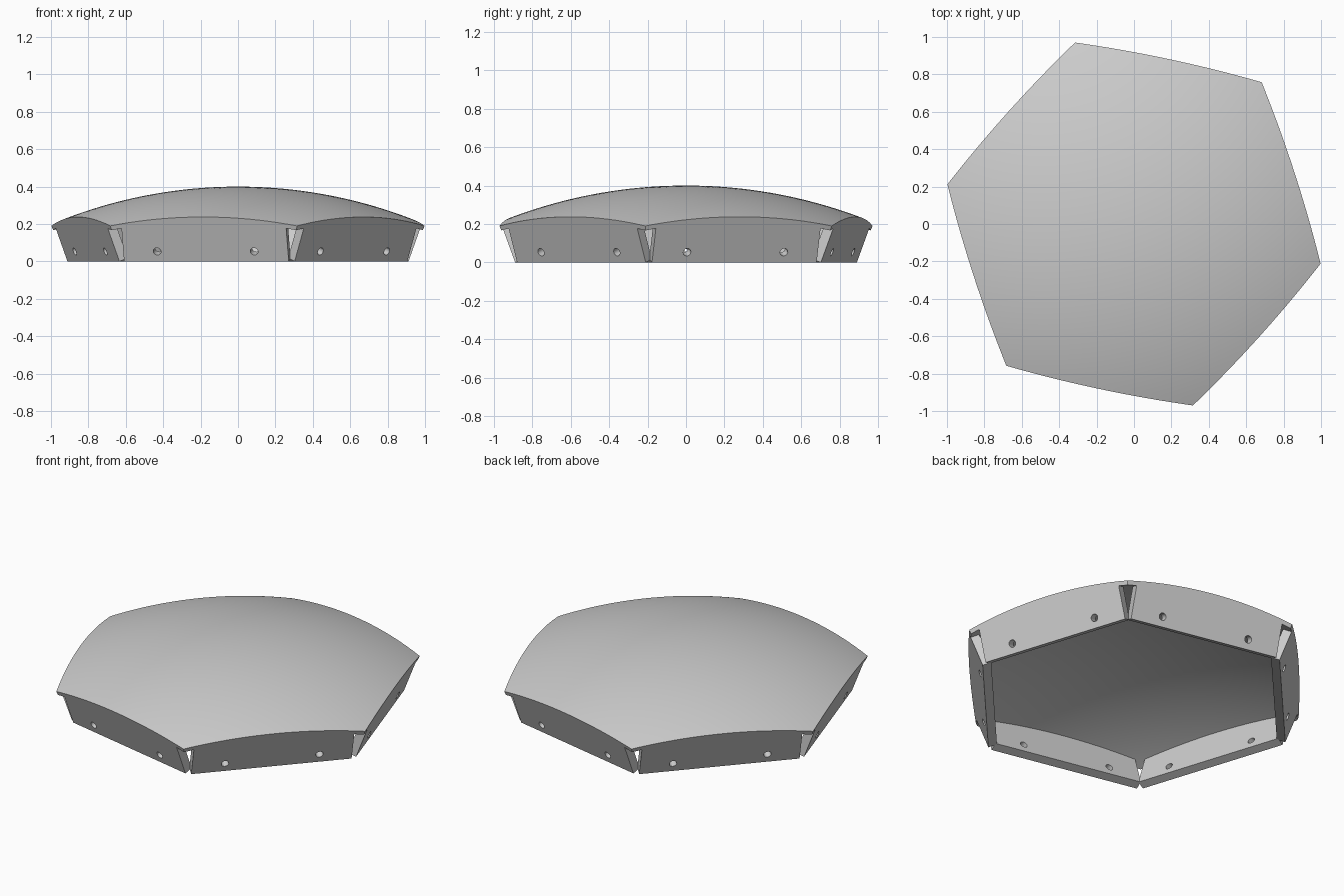
import bpy, bmesh, math
from mathutils import Vector, Matrix

if "Cube" in bpy.data.objects:
    bpy.data.objects.remove(bpy.data.objects["Cube"])

R = 2.58                      # outer sphere radius
CZ = 0.40 - R                 # sphere centre height
SHELL = 0.025                 # shell thickness
TURN = math.radians(-12)      # rotation of the hexagon
CORNER_R, CORNER_Z = 1.02, 0.19 - CZ
TILT = math.atan(CORNER_R * math.cos(math.pi / 6) / CORNER_Z)
HALF, THICK = 0.45, 0.05      # flange half length and thickness
HOLE_S, HOLE_UP, HOLE_R = 0.265, 0.057, 0.021

grey = bpy.data.materials.new("grey")
grey.diffuse_color = (0.6, 0.6, 0.6, 1)
grey.use_nodes = True
grey.node_tree.nodes["Principled BSDF"].inputs["Base Color"].default_value = grey.diffuse_color


def smooth(ob, angle=30):
    bpy.ops.object.select_all(action='DESELECT')
    ob.select_set(True)
    bpy.context.view_layer.objects.active = ob
    bpy.ops.object.shade_smooth_by_angle(angle=math.radians(angle))


# Domed hexagonal shell: flat hexagon fan projected radially onto the sphere
bm = bmesh.new()
centre = bm.verts.new((0, 0, CORNER_Z))
ring = []
for i in range(6):
    a = TURN + i * math.pi / 3
    ring.append(bm.verts.new((CORNER_R * math.cos(a), CORNER_R * math.sin(a), CORNER_Z)))
for i in range(6):
    bm.faces.new((centre, ring[i], ring[(i + 1) % 6]))
bmesh.ops.subdivide_edges(bm, edges=bm.edges[:], cuts=19, use_grid_fill=True)
for v in bm.verts:
    v.co = v.co.normalized() * R
top = bm.faces[:]
ext = bmesh.ops.extrude_face_region(bm, geom=top)
for g in ext["geom"]:
    if isinstance(g, bmesh.types.BMVert):
        g.co = g.co.normalized() * (R - SHELL)
bmesh.ops.recalc_face_normals(bm, faces=bm.faces[:])
bmesh.ops.translate(bm, verts=bm.verts[:], vec=(0, 0, CZ))
me = bpy.data.meshes.new("domed_shell")
bm.to_mesh(me)
bm.free()
shell = bpy.data.objects.new("domed_shell", me)
bpy.context.collection.objects.link(shell)
me.materials.append(grey)
smooth(shell)


def add_loop(curve, pts):
    sp = curve.splines.new('POLY')
    sp.points.add(len(pts) - 1)
    for p, (x, y) in zip(sp.points, pts):
        p.co = (x, y, 0, 1)
    sp.use_cyclic_u = True


# Flange outline: straight foot, arched top under the shell, two bolt holes
foot = -CZ / math.cos(TILT)
arch_r = R - SHELL + 0.001
span = math.asin(HALF / arch_r)
outline = [(-HALF, foot), (HALF, foot)]
for k in range(21):
    a = span * (1 - k / 10)
    outline.append((arch_r * math.sin(a), arch_r * math.cos(a)))

for i in range(6):
    a = TURN + math.pi / 6 + i * math.pi / 3
    u = Vector((math.cos(a), math.sin(a), 0))
    w = Vector((-math.sin(a), math.cos(a), 0))
    up = u * math.sin(TILT) + Vector((0, 0, math.cos(TILT)))
    out = w.cross(up)
    cu = bpy.data.curves.new("flange", 'CURVE')
    cu.dimensions = '2D'
    cu.fill_mode = 'BOTH'
    cu.extrude = THICK / 2
    add_loop(cu, outline)
    for side in (-1, 1):
        add_loop(cu, [(side * HOLE_S + HOLE_R * math.cos(t * math.pi / 8),
                       foot + HOLE_UP + HOLE_R * math.sin(t * math.pi / 8)) for t in range(16)])
    cu.materials.append(grey)
    ob = bpy.data.objects.new("flange_%d" % (i + 1), cu)
    bpy.context.collection.objects.link(ob)
    # Outer face lies in the plane through the sphere centre
    origin = Vector((0, 0, CZ)) - out * THICK / 2
    ob.matrix_world = Matrix.Translation(origin) @ Matrix((w, up, out)).transposed().to_4x4()
    bpy.ops.object.select_all(action='DESELECT')
    ob.select_set(True)
    bpy.context.view_layer.objects.active = ob
    bpy.ops.object.convert(target='MESH')
    smooth(bpy.context.view_layer.objects.active)
